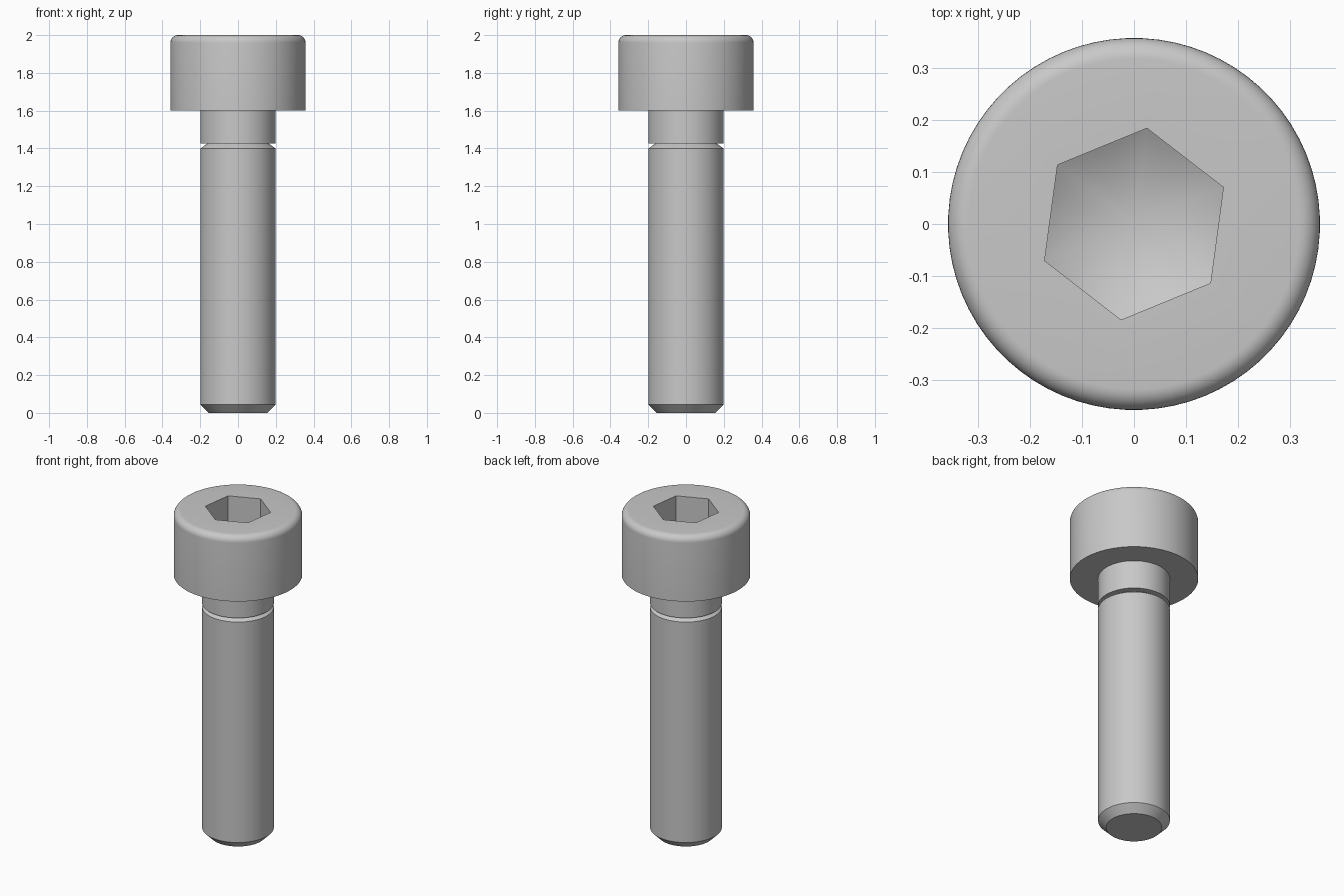
import bpy
import bmesh
from math import sin, cos, tan, pi, radians

SEGMENTS = 72
START = radians(22.3)      # direction of one socket corner
HEX_R = 0.186              # socket corner radius
HEAD_R, TOP, FILLET = 0.358, 2.0, 0.04
SHANK_R, CHAMFER = 0.2, 0.045

if "Cube" in bpy.data.objects:
    bpy.data.objects.remove(bpy.data.objects["Cube"], do_unlink=True)

steel = bpy.data.materials.new("steel_grey")
steel.use_nodes = True
grey = (0.58, 0.58, 0.58, 1)
steel.diffuse_color = grey
steel.node_tree.nodes["Principled BSDF"].inputs["Base Color"].default_value = grey


def circle(r, z):
    """Ring of points on a circle."""
    return [(r * cos(START + a), r * sin(START + a), z)
            for a in (2 * pi * i / SEGMENTS for i in range(SEGMENTS))]


def hexagon(height):
    """Ring of points on the socket hexagon; height is a function of radius."""
    ring = []
    for i in range(SEGMENTS):
        a = 2 * pi * i / SEGMENTS
        r = HEX_R * cos(pi / 6) / cos(a % (pi / 3) - pi / 6)
        ring.append((r * cos(START + a), r * sin(START + a), height(r)))
    return ring


def skin(name, rings, tip=None):
    """Bridge rings in order, cap the first, close the last with a cap or a tip."""
    bm = bmesh.new()
    loops = [[bm.verts.new(p) for p in ring] for ring in rings]
    for a, b in zip(loops, loops[1:]):
        for i in range(SEGMENTS):
            j = (i + 1) % SEGMENTS
            bm.faces.new((a[i], a[j], b[j], b[i]))
    bm.faces.new(loops[0][::-1])
    last = loops[-1]
    if tip is None:
        bm.faces.new(last)
    else:
        point = bm.verts.new((0, 0, tip))
        for i in range(SEGMENTS):
            bm.faces.new((last[i], last[(i + 1) % SEGMENTS], point))
    bmesh.ops.recalc_face_normals(bm, faces=bm.faces)
    mesh = bpy.data.meshes.new(name)
    bm.to_mesh(mesh)
    bm.free()
    mesh.materials.append(steel)
    obj = bpy.data.objects.new(name, mesh)
    bpy.context.collection.objects.link(obj)
    bpy.ops.object.select_all(action='DESELECT')
    obj.select_set(True)
    bpy.context.view_layer.objects.active = obj
    bpy.ops.object.shade_smooth_by_angle(angle=radians(30))
    return obj


# Head: rounded top rim, hexagonal socket with a drilled conical floor
slope = tan(radians(30))
tip_z = TOP - 0.2 - HEX_R * slope
head = [circle(HEAD_R, 1.6)]
for k in range(9):
    a = k * pi / 16
    head.append(circle(HEAD_R - FILLET + FILLET * cos(a), TOP - FILLET + FILLET * sin(a)))
head.append(hexagon(lambda r: TOP))
head.append(hexagon(lambda r: tip_z + r * slope))
skin("socket_head", head, tip_z)

# Plain shank under the head
skin("plain_shank", [circle(SHANK_R, 1.425), circle(SHANK_R, 1.62)])

# Threaded length, chamfered at both ends, with a core reaching into the shank
skin("threaded_shank", [
    circle(SHANK_R - CHAMFER, 0), circle(SHANK_R, CHAMFER),
    circle(SHANK_R, 1.4), circle(0.163, 1.425), circle(0.163, 1.45)])
